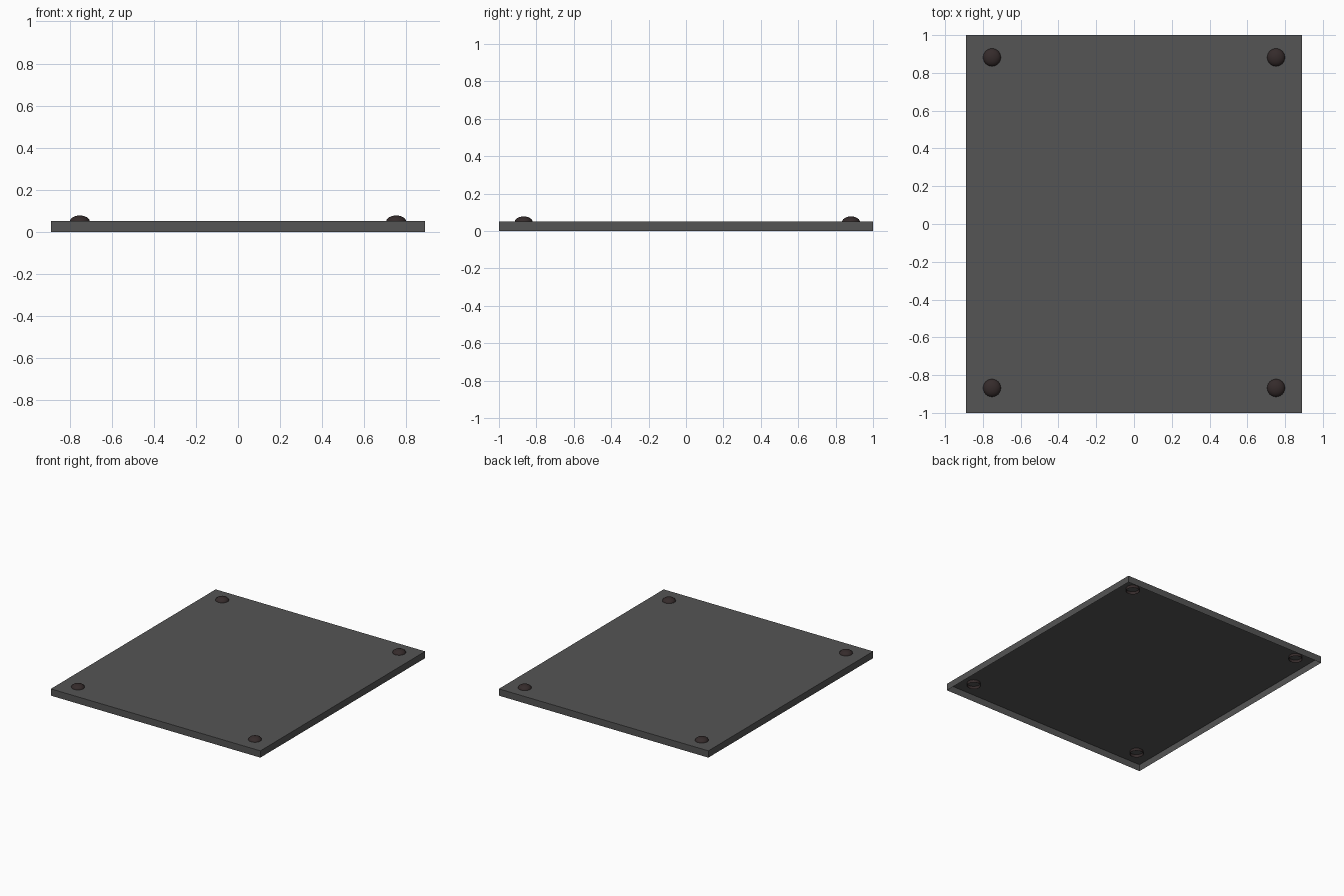
import bpy, bmesh, math

if "Cube" in bpy.data.objects:
    bpy.data.objects.remove(bpy.data.objects["Cube"])

W, D, H = 1.78, 2.0, 0.052   # plate size


def material(name, rgb):
    m = bpy.data.materials.new(name)
    m.diffuse_color = (*rgb, 1)
    m.use_nodes = True
    m.node_tree.nodes["Principled BSDF"].inputs["Base Color"].default_value = m.diffuse_color
    return m


def add_object(name, bm, mat):
    me = bpy.data.meshes.new(name)
    bm.to_mesh(me)
    bm.free()
    me.materials.append(mat)
    ob = bpy.data.objects.new(name, me)
    bpy.context.collection.objects.link(ob)
    return ob


plate_mat = material("dark_grey", (0.09, 0.09, 0.09))
rivet_mat = material("dark_brown", (0.035, 0.024, 0.024))

# Thin plate: top and four walls, open underneath
bm = bmesh.new()
bmesh.ops.create_cube(bm, size=1)
for v in bm.verts:
    v.co = (v.co.x * W, v.co.y * D, (v.co.z + 0.5) * H)
bm.normal_update()
bottom = [f for f in bm.faces if f.normal.z < -0.5]
bmesh.ops.delete(bm, geom=bottom, context='FACES_ONLY')
add_object("plate", bm, plate_mat)


# Domed rivet with a short open shank, spun from its profile
def rivet(name, x, y):
    r, base, rise = 0.048, 0.048, 0.030
    steps = 6
    profile = [(r, 0.030)]
    for i in range(steps + 1):
        a = math.pi / 2 * i / steps
        profile.append((r * math.cos(a), base + rise * math.sin(a)))
    bm = bmesh.new()
    vs = [bm.verts.new((px, 0, pz)) for px, pz in profile]
    edges = [bm.edges.new(pair) for pair in zip(vs, vs[1:])]
    bmesh.ops.spin(bm, geom=vs + edges, cent=(0, 0, 0), axis=(0, 0, 1),
                   angle=2 * math.pi, steps=24, use_merge=False)
    bmesh.ops.remove_doubles(bm, verts=bm.verts, dist=1e-4)
    bmesh.ops.recalc_face_normals(bm, faces=bm.faces)
    # keep the open shell facing outward
    bm.normal_update()
    if max(bm.faces, key=lambda f: f.calc_center_median().z).normal.z < 0:
        bmesh.ops.reverse_faces(bm, faces=bm.faces)
    for f in bm.faces:
        f.smooth = True
    add_object(name, bm, rivet_mat).location = (x, y, 0)


for side, x in (("left", -0.752), ("right", 0.752)):
    for end, y in (("front", -0.868), ("back", 0.882)):
        rivet(f"rivet_{end}_{side}", x, y)
